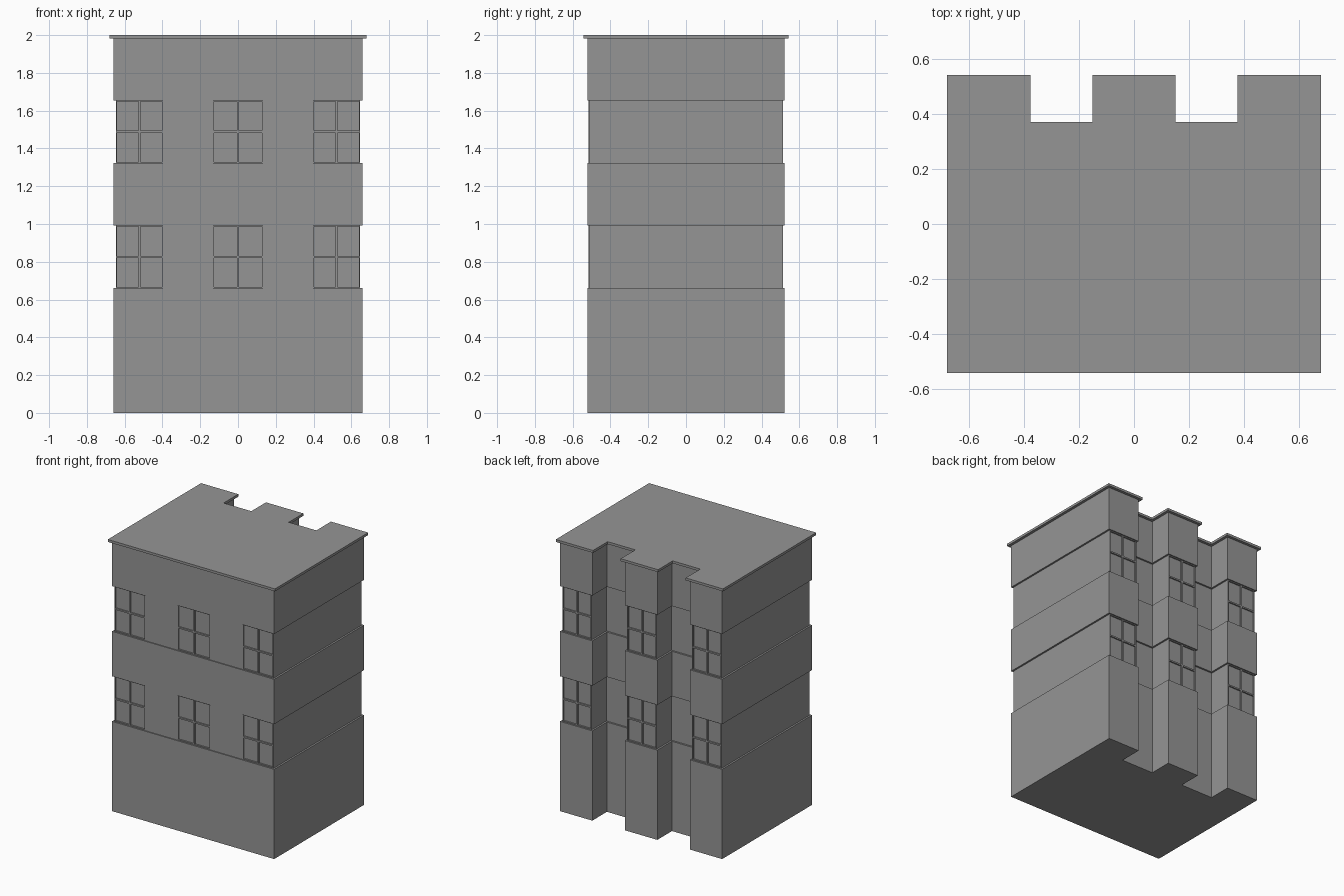
import bpy, bmesh

if "Cube" in bpy.data.objects:
    bpy.data.objects.remove(bpy.data.objects["Cube"])

INSET_X, INSET_Y = 0.013, 0.007  # window floors sit back from the wide bands
RECESS = 0.012                   # glass sits back from the window-floor walls
FRAME, BAR = 0.006, 0.011        # outer frame and cross bar widths
HX, HY = 0.66, 0.522             # half size of the wide bands
NOTCH_OUT, NOTCH_IN, NOTCH_Y = 0.397, 0.132, 0.352

grey = bpy.data.materials.new("dark_grey")
grey.diffuse_color = (0.3, 0.3, 0.3, 1)
grey.use_nodes = True
grey.node_tree.nodes["Principled BSDF"].inputs["Base Color"].default_value = grey.diffuse_color


def finish(name, bm):
    bmesh.ops.recalc_face_normals(bm, faces=bm.faces)
    mesh = bpy.data.meshes.new(name)
    bm.to_mesh(mesh)
    bm.free()
    mesh.materials.append(grey)
    obj = bpy.data.objects.new(name, mesh)
    bpy.context.collection.objects.link(obj)
    return obj


def slab(name, gx, gy, z0, z1):
    """Extruded footprint with two notches in the back, grown by gx, gy."""
    half = [(HX + gx, -HY - gy), (HX + gx, HY + gy),
            (NOTCH_OUT - gx, HY + gy), (NOTCH_OUT - gx, NOTCH_Y + gx),
            (NOTCH_IN + gx, NOTCH_Y + gx), (NOTCH_IN + gx, HY + gy)]
    outline = half + [(-x, y) for x, y in reversed(half)]
    bm = bmesh.new()
    face = bm.faces.new([bm.verts.new((x, y, z0)) for x, y in outline])
    ext = bmesh.ops.extrude_face_region(bm, geom=[face])
    top = [v for v in ext["geom"] if isinstance(v, bmesh.types.BMVert)]
    bmesh.ops.translate(bm, verts=top, vec=(0, 0, z1 - z0))
    return finish(name, bm)


def add_box(bm, x0, x1, y0, y1, z0, z1):
    verts = bmesh.ops.create_cube(bm, size=1)["verts"]
    for v in verts:
        v.co = (x1 if v.co.x > 0 else x0, y1 if v.co.y > 0 else y0, z1 if v.co.z > 0 else z0)


def add_window(bm, x0, x1, ya, yb, z0, z1):
    """Four-pane window: thin outer frame plus a cross."""
    y0, y1 = min(ya, yb), max(ya, yb)
    xm, zm, b = (x0 + x1) / 2, (z0 + z1) / 2, BAR / 2
    for xa, xb in ((x0, x0 + FRAME), (xm - b, xm + b), (x1 - FRAME, x1)):
        add_box(bm, xa, xb, y0, y1, z0, z1)
    for za, zb in ((z0, z0 + FRAME), (zm - b, zm + b), (z1 - FRAME, z1)):
        add_box(bm, x0 + FRAME, xm - b, y0, y1, za, zb)
        add_box(bm, xm + b, x1 - FRAME, y0, y1, za, zb)


# Wide wall bands and roof
slab("ground_floor", 0, 0, 0, 0.66)
slab("middle_band", 0, 0, 0.992, 1.322)
slab("top_band", 0, 0, 1.655, 1.982)
slab("roof", 0.02, 0.02, 1.982, 2.0)

# Window floors
face_y = HY - INSET_Y
glass_y = face_y - RECESS
outer = HX - INSET_X
for label, z0, z1 in (("lower", 0.66, 0.992), ("upper", 1.322, 1.655)):
    slab(label + "_window_floor", -INSET_X, -INSET_Y - RECESS, z0, z1)

    # Front wall panels between the windows
    bm = bmesh.new()
    for s in (-1, 1):
        xs = sorted((NOTCH_IN * s, NOTCH_OUT * s))
        add_box(bm, xs[0], xs[1], -face_y, -glass_y, z0, z1)
    finish(label + "_wall_panels", bm)

    # Windows, front and back; frames stop just behind the wall face
    bm = bmesh.new()
    for side, trim in ((-1, 0), (1, INSET_X)):
        inner, mid = NOTCH_OUT + trim, NOTCH_IN - trim
        for x0, x1 in ((-outer, -inner), (-mid, mid), (inner, outer)):
            add_window(bm, x0, x1, side * glass_y, side * (face_y - 0.002), z0, z1)
    finish(label + "_window_frames", bm)
